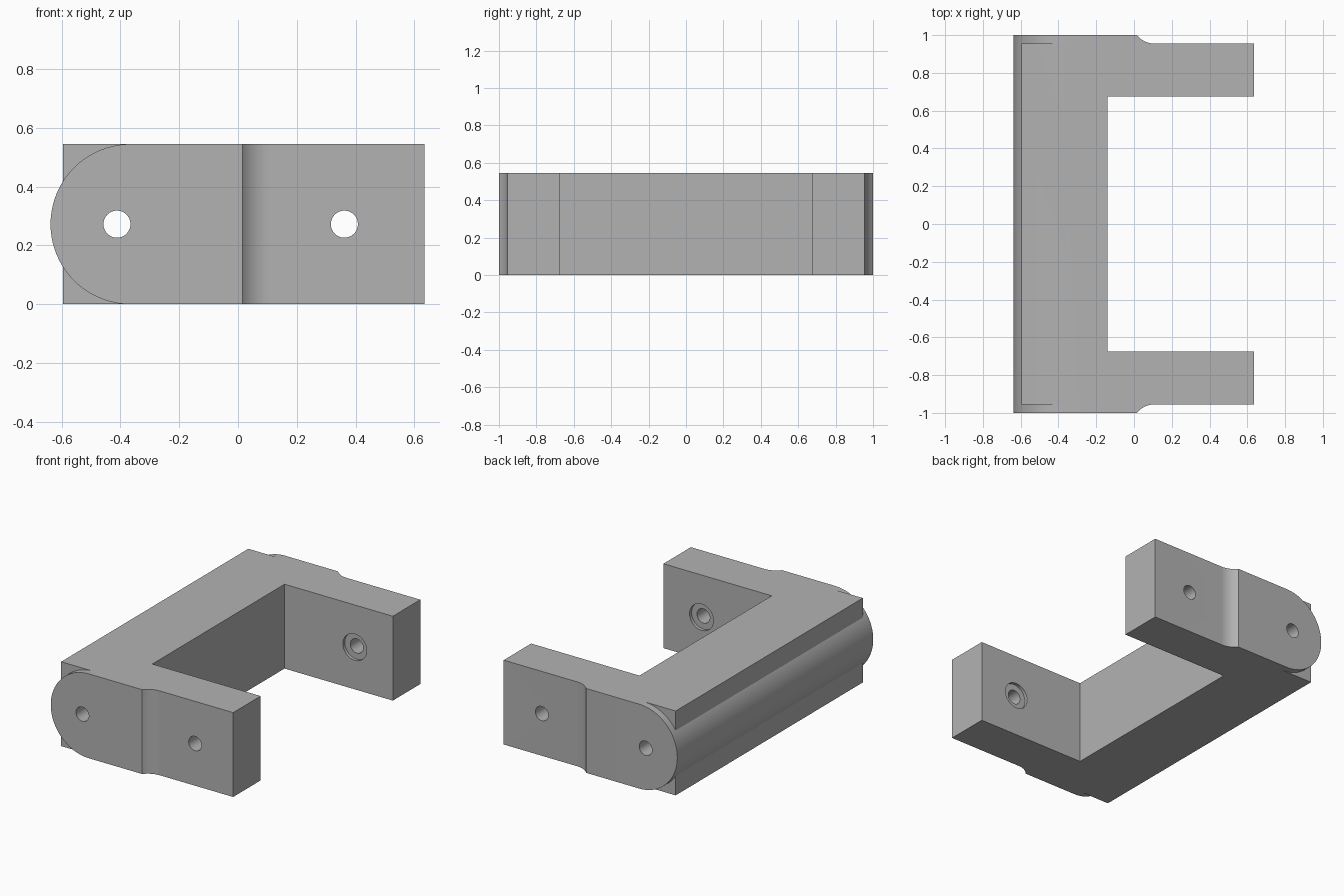
import bpy, bmesh
from math import sin, cos, pi, asin, radians
from mathutils import Matrix, Vector

cube = bpy.data.objects.get("Cube")
if cube:
    bpy.data.objects.remove(cube, do_unlink=True)

H = 0.545            # height of the bracket
R = H / 2            # radius of the rounded back edge
BACK, TIP = -0.595, 0.634
ARM_IN, ARM_OUT, CHEEK = 0.675, 0.955, 1.0

grey = bpy.data.materials.new("Plain grey")
grey.use_nodes = True
color = (0.45, 0.45, 0.45, 1)
grey.diffuse_color = color
grey.node_tree.nodes["Principled BSDF"].inputs["Base Color"].default_value = color


def prism(name, points, depth):
    """Extrude a closed loop of 3D points along a vector."""
    bm = bmesh.new()
    face = bm.faces.new([bm.verts.new(p) for p in points])
    top = bmesh.ops.extrude_face_region(bm, geom=[face])["geom"]
    bmesh.ops.translate(bm, vec=Vector(depth),
                        verts=[v for v in top if isinstance(v, bmesh.types.BMVert)])
    bmesh.ops.recalc_face_normals(bm, faces=bm.faces)
    mesh = bpy.data.meshes.new(name)
    bm.to_mesh(mesh)
    bm.free()
    mesh.materials.append(grey)
    obj = bpy.data.objects.new(name, mesh)
    bpy.context.collection.objects.link(obj)
    return obj


def rod(name, x, radius, half):
    """Round rod along y at mid height."""
    ring = [(x + radius * cos(a), -half, R + radius * sin(a))
            for a in (2 * pi * i / 48 for i in range(48))]
    return prism(name, ring, (0, 2 * half, 0))


def combine(target, tool, operation):
    mod = target.modifiers.new(operation, "BOOLEAN")
    mod.operation, mod.solver, mod.object = operation, "EXACT", tool
    bpy.context.view_layer.objects.active = target
    bpy.ops.object.modifier_apply(modifier=mod.name)
    bpy.data.objects.remove(tool, do_unlink=True)


# C-shaped frame: half outline with a concave cove between cheek and arm
cove_x, cove_r = 0.11, 0.123
sweep = asin(0.095 / cove_r)
cove = [(cove_x - cove_r * sin(a), ARM_OUT + cove_r * (1 - cos(a)))
        for a in (sweep * i / 10 for i in range(11))]
half = [(-0.14, ARM_IN), (TIP, ARM_IN), (TIP, ARM_OUT)] + cove
half += [(-0.25, CHEEK), (-0.25, ARM_OUT), (BACK, ARM_OUT)]
outline = half + [(x, -y) for x, y in reversed(half)]
bracket = prism("bracket_frame", [(x, y, 0) for x, y in outline], (0, 0, H))

# Rounded bar running the full width along the back
center = -0.638 + R
arc = [(center - R * sin(a), -CHEEK, R + R * cos(a))
       for a in (pi * i / 40 for i in range(41))]
bar = prism("rounded_back", [(-0.2, -CHEEK, H)] + arc + [(-0.2, -CHEEK, 0)],
            (0, 2 * CHEEK, 0))
combine(bracket, bar, "UNION")

# Long pivot bore, arm bores and shallow counterbores on the inner arm faces
for name, x, radius, reach in (("pivot_bore", -0.412, 0.046, 1.1),
                               ("arm_bore", 0.362, 0.046, 1.1),
                               ("counterbore", 0.362, 0.085, ARM_IN + 0.02)):
    combine(bracket, rod(name, x, radius, reach), "DIFFERENCE")

bpy.ops.object.select_all(action="DESELECT")
bracket.select_set(True)
bpy.context.view_layer.objects.active = bracket
bpy.ops.object.shade_smooth_by_angle(angle=radians(30))
